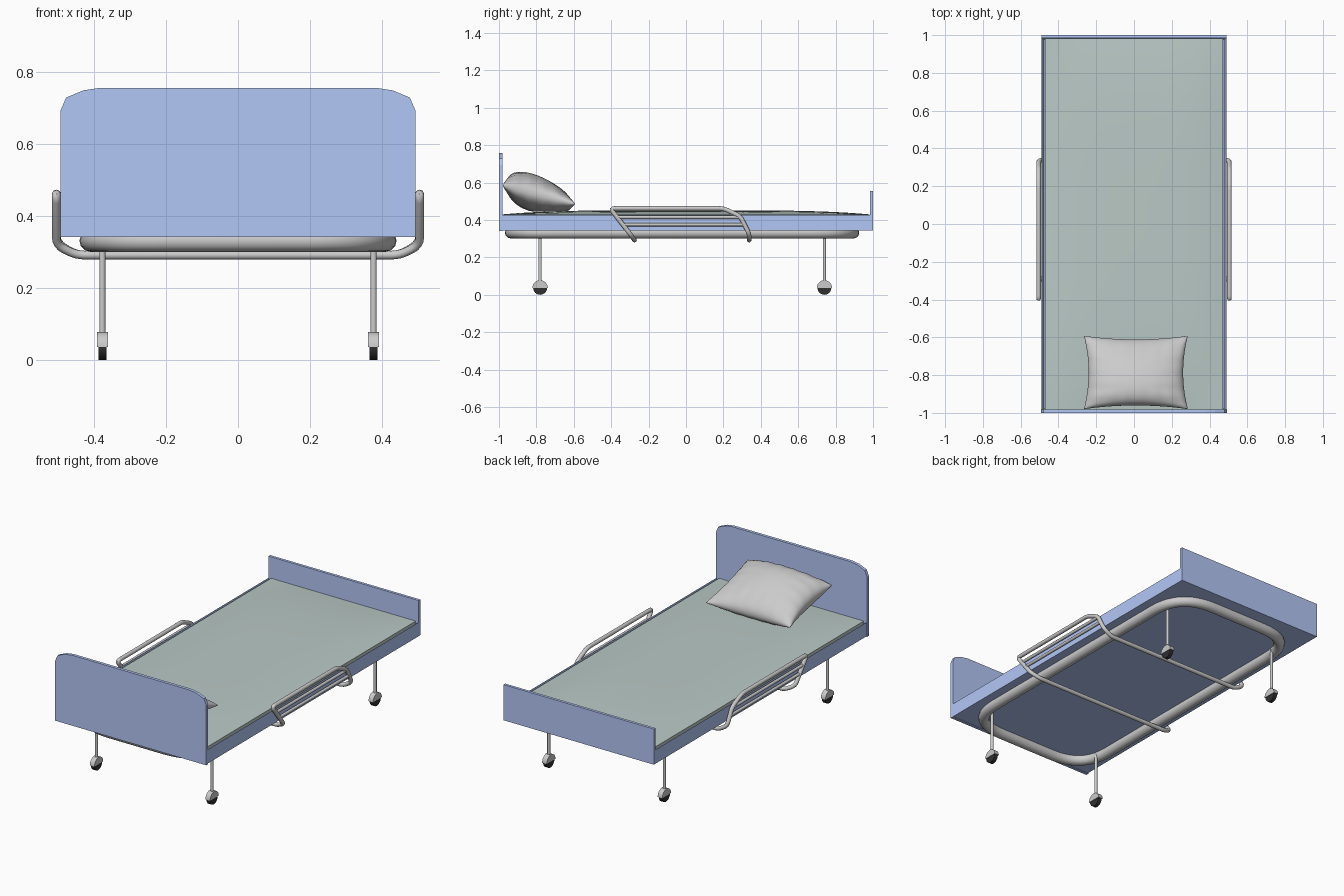
import bpy, bmesh, math
from mathutils import Vector, Matrix

if "Cube" in bpy.data.objects:
    bpy.data.objects.remove(bpy.data.objects["Cube"])


def material(name, rgb):
    m = bpy.data.materials.new(name)
    m.diffuse_color = (*rgb, 1)
    m.use_nodes = True
    m.node_tree.nodes["Principled BSDF"].inputs["Base Color"].default_value = m.diffuse_color
    return m


BLUE = material("blue_panel", (0.45, 0.57, 0.92))
GREEN = material("mattress_green", (0.49, 0.585, 0.56))
BLACK = material("rubber", (0.03, 0.03, 0.03))


def finish(ob, mat=None, smooth=False):
    if mat:
        ob.data.materials.append(mat)
    bpy.ops.object.select_all(action='DESELECT')
    ob.select_set(True)
    bpy.context.view_layer.objects.active = ob
    if ob.type == 'CURVE':
        bpy.ops.object.convert(target='MESH')
    if smooth:
        bpy.ops.object.shade_smooth_by_angle(angle=math.radians(40))
    return bpy.context.view_layer.objects.active


def from_bmesh(name, bm, mat=None, smooth=False):
    bmesh.ops.recalc_face_normals(bm, faces=bm.faces[:])
    me = bpy.data.meshes.new(name)
    bm.to_mesh(me)
    bm.free()
    ob = bpy.data.objects.new(name, me)
    bpy.context.collection.objects.link(ob)
    return finish(ob, mat, smooth)


def prism(name, pts, offset, mat=None, smooth=False):
    """Extrude a flat outline by an offset vector."""
    bm = bmesh.new()
    f = bm.faces.new([bm.verts.new(p) for p in pts])
    ext = bmesh.ops.extrude_face_region(bm, geom=[f], use_keep_orig=True)
    vs = [g for g in ext["geom"] if isinstance(g, bmesh.types.BMVert)]
    bmesh.ops.translate(bm, vec=offset, verts=vs)
    return from_bmesh(name, bm, mat, smooth)


def round_corners(pts, r, n=6):
    """Replace every corner of a closed path by a short bend."""
    out, pts = [], [Vector(p) for p in pts]
    for i, p in enumerate(pts):
        a, b = pts[i - 1] - p, pts[(i + 1) % len(pts)] - p
        a = p + a.normalized() * min(r, a.length * 0.45)
        b = p + b.normalized() * min(r, b.length * 0.45)
        for k in range(n + 1):
            t = k / n
            out.append(a * (1 - t) ** 2 + p * 2 * t * (1 - t) + b * t * t)
    return out


def tube(name, pts, radius, closed=False):
    cu = bpy.data.curves.new(name, 'CURVE')
    cu.dimensions = '3D'
    cu.bevel_depth = radius
    cu.bevel_resolution = 4
    cu.use_fill_caps = True
    sp = cu.splines.new('POLY')
    sp.points.add(len(pts) - 1)
    for q, p in zip(sp.points, pts):
        q.co = (*p, 1)
    sp.use_cyclic_u = closed
    ob = bpy.data.objects.new(name, cu)
    bpy.context.collection.objects.link(ob)
    return finish(ob, smooth=True)


# Bed tray: box with a recessed top
bm = bmesh.new()
bmesh.ops.create_cube(bm, size=1, matrix=Matrix.Translation((0, 0, 0.386))
                      @ Matrix.Diagonal((0.98, 1.98, 0.082, 1)))
top = max(bm.faces, key=lambda f: f.calc_center_median().z)
bmesh.ops.inset_region(bm, faces=[top], thickness=0.018)
bmesh.ops.translate(bm, vec=(0, 0, -0.065), verts=top.verts[:])
from_bmesh("bed_tray", bm, BLUE)

# Headboard with clipped round corners, and lower footboard
half = [(0.493, 0.342), (0.493, 0.695), (0.478, 0.73), (0.43, 0.75), (0.385, 0.757)]
outline = half + [(-x, z) for x, z in reversed(half)]
prism("headboard", [(x, -1, z) for x, z in outline], (0, 0.018, 0), BLUE)
prism("footboard", [(x, 0.984, z) for x, z in
                    ((-0.49, 0.345), (0.49, 0.345), (0.49, 0.555), (-0.49, 0.555))],
      (0, 0.016, 0), BLUE)

# Mattress with a gently domed top
bm = bmesh.new()
bmesh.ops.create_grid(bm, x_segments=16, y_segments=32, size=1)
for v in bm.verts:
    x, y = v.co.x, v.co.y
    v.co = (x * 0.472, y * 0.982, 0.43 + 0.022 * (1 - x ** 4) * (1 - y ** 4))
ext = bmesh.ops.extrude_face_region(bm, geom=bm.faces[:], use_keep_orig=True)
for g in ext["geom"]:
    if isinstance(g, bmesh.types.BMVert):
        g.co.z = 0.365
from_bmesh("mattress", bm, GREEN, True)

# Pillow: two bulged sheets welded at a pinched seam, leaning on the headboard
bm = bmesh.new()
for side in (1, -1):
    new = bmesh.ops.create_grid(bm, x_segments=40, y_segments=32, size=1)["verts"]
    for p in new:
        u, v = (math.sin(math.pi / 2 * c) for c in p.co.xy)
        bulge = max(0, (1 - u * u) * (1 - v * v)) ** 0.45
        crease = 1 + 0.04 * math.sin(21 * u) * v * v + 0.04 * math.sin(17 * v) * u * u
        z = 0.535 - 0.05 * v + side * 0.1 * bulge * crease * (1 - 0.2 * v)
        p.co = (0.01 + 0.275 * u * (1 - 0.09 * (1 - v * v)),
                -0.786 + 0.194 * v * (1 - 0.1 * (1 - u * u)), max(z, 0.446))
bmesh.ops.remove_doubles(bm, verts=bm.verts[:], dist=0.0002)
from_bmesh("pillow", bm, None, True)

# Rounded tube ring under the tray
ring = [(0.41, -0.937, 0.332), (0.41, 0.895, 0.332),
        (-0.41, 0.895, 0.332), (-0.41, -0.937, 0.332)]
tube("under_frame_ring", round_corners(ring, 0.23, 10), 0.031, True)

# Safety rails: one bent tube running under the bed and up both sides
right = [(0.45, -0.275, 0.292), (0.505, -0.295, 0.32), (0.505, -0.405, 0.462),
         (0.505, 0.2, 0.462), (0.505, 0.29, 0.42), (0.505, 0.338, 0.325),
         (0.45, 0.338, 0.292)]
loop = right + [(-x, y, z) for x, y, z in reversed(right)]
tube("safety_rail_loop", round_corners(loop, 0.025, 4), 0.012, True)
for s, tag in ((1, "right"), (-1, "left")):
    for i, (z, y0, y1) in enumerate(((0.415, -0.368, 0.292), (0.375, -0.338, 0.312))):
        tube(f"{tag}_rail_bar_{i + 1}", [(s * 0.505, y0, z), (s * 0.505, y1, z)], 0.009)


# Legs with hooded casters
def disc(r, cx, cy, cz, sweep, n):
    return [(cx, cy + r * math.cos(sweep * k / n), cz + r * math.sin(sweep * k / n))
            for k in range(n + (sweep < 6))]


for s, side in ((1, "right"), (-1, "left")):
    for y, end in ((-0.78, "front"), (0.74, "back")):
        x, tag = s * 0.377, f"{end}_{side}"
        tube(f"{tag}_leg", [(x, y, 0.07), (x, y, 0.335)], 0.0085)
        prism(f"{tag}_wheel", disc(0.037, x - 0.011, y, 0.037, 2 * math.pi, 24),
              (0.022, 0, 0), BLACK, True)
        prism(f"{tag}_caster_hood", disc(0.041, x - 0.015, y, 0.037, math.pi, 14),
              (0.03, 0, 0), None, True)
